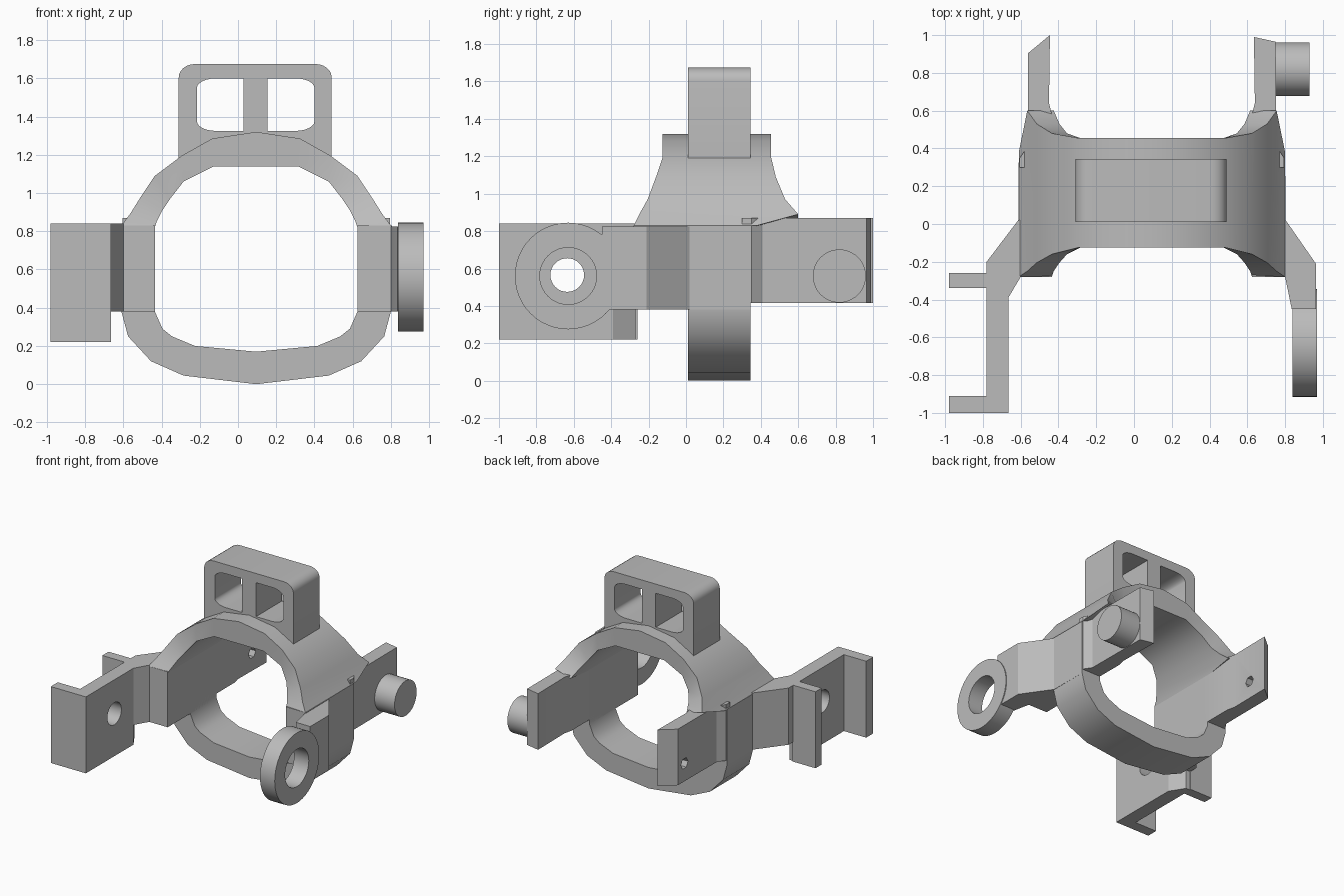
import bpy, bmesh, math

C = 0.095  # centre line of the ring body

if "Cube" in bpy.data.objects:
    bpy.data.objects.remove(bpy.data.objects["Cube"])

grey = bpy.data.materials.new("plain_grey")
grey.use_nodes = True
grey.diffuse_color = (0.5, 0.5, 0.5, 1)
grey.node_tree.nodes["Principled BSDF"].inputs["Base Color"].default_value = (0.5, 0.5, 0.5, 1)


def finish(name, bm):
    bmesh.ops.recalc_face_normals(bm, faces=bm.faces)
    mesh = bpy.data.meshes.new(name)
    bm.to_mesh(mesh)
    bm.free()
    mesh.materials.append(grey)
    ob = bpy.data.objects.new(name, mesh)
    bpy.context.collection.objects.link(ob)
    return ob


def prism(name, points, axis, lo, hi):
    """Extrude a flat outline along one axis."""
    place = {"x": lambda p, d: (d, p[0], p[1]),
             "y": lambda p, d: (p[0], d, p[1]),
             "z": lambda p, d: (p[0], p[1], d)}[axis]
    bm = bmesh.new()
    ends = [[bm.verts.new(place(p, d)) for p in points] for d in (lo, hi)]
    bm.faces.new(ends[0])
    bm.faces.new(ends[1])
    n = len(points)
    for i in range(n):
        j = (i + 1) % n
        bm.faces.new((ends[0][i], ends[0][j], ends[1][j], ends[1][i]))
    return finish(name, bm)


def band(name, stations, closed=False):
    """Loft a four-cornered section through (outer, inner, front, back) stations."""
    bm = bmesh.new()
    rows = []
    for (ox, oz), (ix, iz), front, back in stations:
        rows.append([bm.verts.new(c) for c in (
            (C + ox, front, oz), (C + ox, back, oz), (C + ix, back, iz), (C + ix, front, iz))])
    for a, b in zip(rows, rows[1:]):
        for i in range(4):
            j = (i + 1) % 4
            bm.faces.new((a[i], a[j], b[j], b[i]))
    bm.faces.new(rows[0])
    bm.faces.new(rows[-1])
    return finish(name, bm)


def mirrored(half):
    """Full arch from the stations of one side, middle station first."""
    other = [((-o[0], o[1]), (-i[0], i[1]), f, b) for o, i, f, b in half[1:]]
    return other[::-1] + half


def circle(y, z, r, n):
    return [(y + r * math.cos(math.tau * k / n), z + r * math.sin(math.tau * k / n)) for k in range(n)]


def rounded(x0, x1, z0, z1, radii, steps=6):
    """Rectangle with an (rx, rz) rounding on each corner, from lower left anticlockwise."""
    corners = [(x0, z0, 1, 1), (x1, z0, -1, 1), (x1, z1, -1, -1), (x0, z1, 1, -1)]
    points = []
    for q, ((x, z, sx, sz), (rx, rz)) in enumerate(zip(corners, radii)):
        if not rx:
            points.append((x, z))
            continue
        for k in range(steps + 1):
            a = math.pi + math.pi / 2 * (q + k / steps)
            points.append((x + sx * rx + rx * math.cos(a), z + sz * rz + rz * math.sin(a)))
    return points


def cut(ob, cutter):
    mod = ob.modifiers.new("cut", "BOOLEAN")
    mod.operation = "DIFFERENCE"
    mod.solver = "EXACT"
    mod.object = cutter
    bpy.context.view_layer.objects.active = ob
    bpy.ops.object.modifier_apply(modifier=mod.name)
    bpy.data.objects.remove(cutter)


# Flared upper arch
band("upper_arch", mirrored([
    ((0, 1.32), (0, 1.14), -0.125, 0.455),
    ((0.23, 1.285), (0.22, 1.14), -0.125, 0.455),
    ((0.39, 1.195), (0.38, 1.06), -0.125, 0.455),
    ((0.53, 1.09), (0.45, 0.97), -0.16, 0.48),
    ((0.61, 0.97), (0.49, 0.91), -0.205, 0.53),
    ((0.66, 0.89), (0.52, 0.85), -0.25, 0.60),
    ((0.705, 0.83), (0.53, 0.82), -0.28, 0.38)]))

# Narrow lower hoop
band("lower_hoop", mirrored([
    ((0, 0.0), (0, 0.17), 0.01, 0.345),
    ((0.38, 0.045), (0.32, 0.20), 0.01, 0.345),
    ((0.55, 0.12), (0.44, 0.25), 0.01, 0.345),
    ((0.67, 0.25), (0.49, 0.29), 0.01, 0.345),
    ((0.705, 0.38), (0.53, 0.38), 0.01, 0.345),
    ((0.705, 0.45), (0.53, 0.45), 0.01, 0.345)]))

# Side walls and rear arms
for side, s, outer_end, inner_end in (("left", 1, 0.965, 0.99), ("right", -1, 0.905, 1.0)):
    wall = [(0.53, -0.28), (0.71, -0.28), (0.705, 0.345), (0.53, 0.345)]
    prism(side + "_wall", [(C + s * x, y) for x, y in wall], "z", 0.38, 0.83)
    arm = [(0.53, 0.3), (0.70, 0.3), (0.70, 0.35), (0.658, 0.41), (0.655, outer_end),
           (0.54, inner_end), (0.545, 0.64), (0.53, 0.58)]
    rear = prism(side + "_rear_arm", [(C + s * x, y) for x, y in arm], "z", 0.415, 0.87)
    if s < 0:
        cut(rear, prism("pin_hole", circle(0.82, 0.56, 0.045, 6), "x", -0.7, -0.3))

# Pin on the left rear arm
prism("pivot_pin", circle(0.82, 0.56, 0.142, 40), "x", 0.70, 0.93)

# Left front arm with its eyelet
prism("left_front_arm", [(0.79, 0.02), (0.803, 0.02), (0.963, -0.21), (0.963, -0.45),
                         (0.835, -0.45), (0.80, -0.28)], "z", 0.38, 0.825)
eyelet = prism("eyelet", circle(-0.63, 0.56, 0.285, 48), "x", 0.838, 0.97)
cut(eyelet, prism("eyelet_hole", circle(-0.63, 0.56, 0.152, 40), "x", 0.7, 1.1))

# Right front arm with its bracket plate and two tabs
prism("right_front_arm", [(-0.60, 0.02), (-0.613, 0.02), (-0.78, -0.20), (-0.78, -0.39),
                          (-0.665, -0.39), (-0.60, -0.28)], "z", 0.38, 0.84)
plate = prism("bracket_plate", [(-0.78, -1.0), (-0.665, -1.0), (-0.665, -0.39),
                                (-0.74, -0.27), (-0.78, -0.27)], "z", 0.22, 0.84)
cut(plate, prism("plate_hole", circle(-0.635, 0.565, 0.09, 32), "x", -0.9, -0.5))
for name, y0, y1 in (("front_tab", -1.0, -0.91), ("rear_tab", -0.34, -0.26)):
    prism(name, [(-0.98, y0), (-0.775, y0), (-0.775, y1), (-0.98, y1)], "z", 0.22, 0.84)

# Top handle with two windows
none, soft, wide = (0, 0), (0.085, 0.07), (0.1, 0.05)
handle = prism("top_handle", rounded(-0.31, 0.49, 1.18, 1.675, [none, none, soft, soft]), "y", 0.01, 0.345)
cut(handle, prism("window_a", rounded(-0.215, 0.03, 1.325, 1.60, [wide, none, none, wide]), "y", -0.2, 0.6))
cut(handle, prism("window_b", rounded(0.155, 0.40, 1.325, 1.60, [none, wide, wide, none]), "y", -0.2, 0.6))

# Smooth rounded surfaces, keep edges crisp
bpy.ops.object.select_all(action="DESELECT")
for ob in bpy.context.scene.objects:
    if ob.type == "MESH" and ob.data.materials and ob.data.materials[0] == grey:
        ob.select_set(True)
        bpy.context.view_layer.objects.active = ob
bpy.ops.object.shade_smooth_by_angle(angle=math.radians(30))
